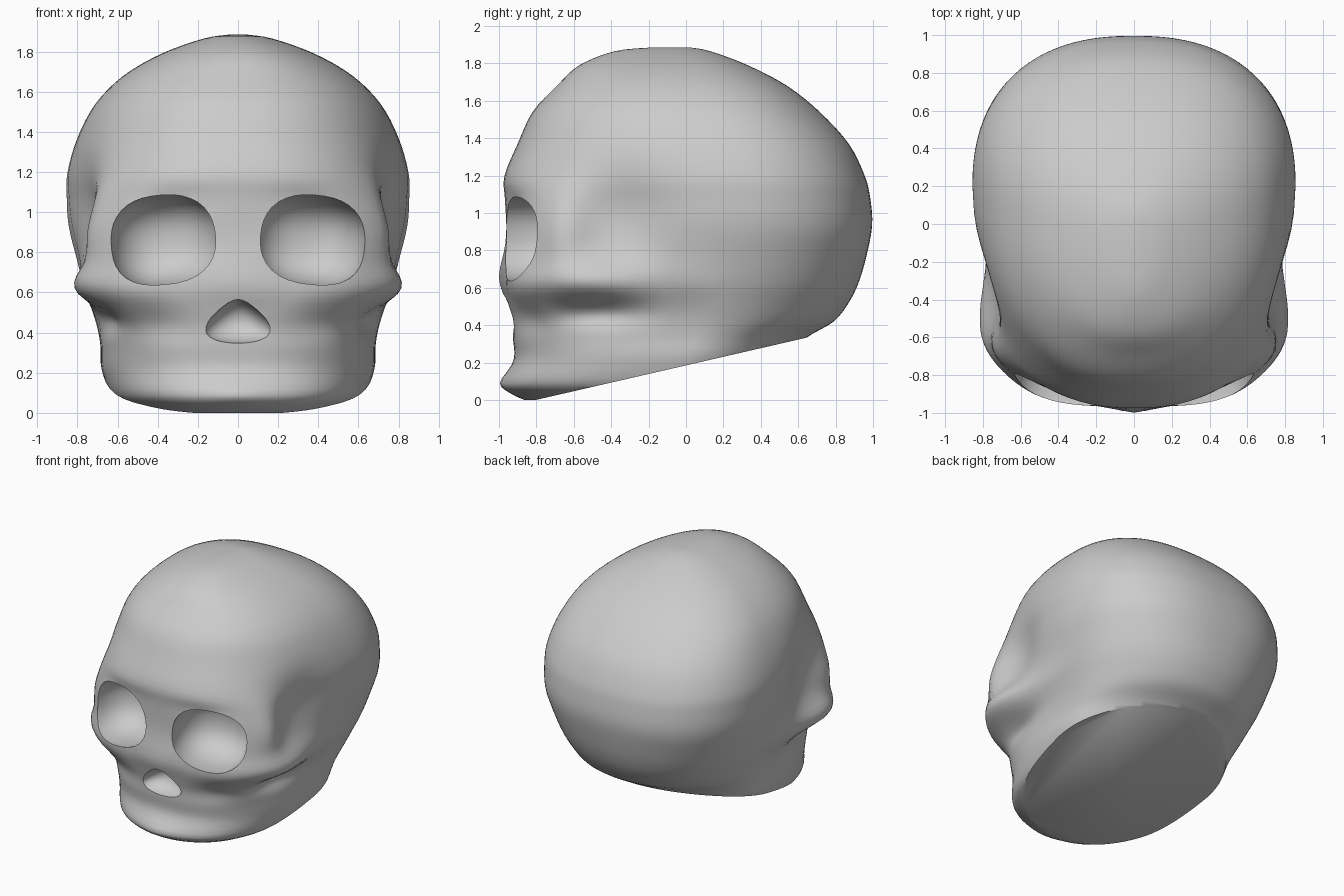
import bpy, bmesh, math
from mathutils import Vector, Matrix

if "Cube" in bpy.data.objects:
    bpy.data.objects.remove(bpy.data.objects["Cube"])

# Horizontal sections: height, front y, back y, half width, front squareness
SECTIONS = [
    (0.00, -.86, .50, .50, 2.2), (0.03, -.92, .50, .55, 2.3),
    (0.09, -.97, .50, .63, 2.4), (0.22, -.92, .53, .68, 2.5),
    (0.33, -.925, .64, .685, 2.7), (0.42, -.93, .79, .70, 3.0),
    (0.52, -.95, .87, .73, 3.5), (0.62, -.965, .92, .765, 3.9),
    (0.75, -.96, .96, .80, 3.5), (0.93, -.96, .995, .845, 3.0),
    (1.08, -.97, .985, .855, 2.7), (1.20, -.97, .955, .85, 2.4),
    (1.37, -.90, .87, .80, 2.3), (1.54, -.82, .715, .71, 2.3),
    (1.68, -.69, .54, .57, 2.3), (1.79, -.57, .33, .38, 2.2),
    (1.865, -.38, .13, .17, 2.0), (1.885, -.18, .02, .04, 2.0),
]
# Soft bumps and hollows: centre (mirrored in x), radii, push (x is outward)
BUMPS = [
    ((.77, -.54, .63), (.40, .32, .115), (.085, 0, 0)),    # cheekbone
    ((.70, -.67, .90), (.25, .14, .20), (.06, 0, 0)),      # outer eye rim
    ((.76, -.34, .98), (.40, .27, .25), (-.11, 0, 0)),     # temple hollow
    ((.70, -.48, .47), (.28, .24, .075), (-.07, 0, 0)),    # groove under cheek
    ((.42, -.85, .45), (.18, .25, .09), (0, .03, 0)),      # upper jaw hollow
    ((.00, -.97, .67), (.10, .30, .13), (0, -.035, 0)),    # nose bridge
    ((.00, -.97, .09), (.14, .20, .06), (0, -.025, 0)),    # chin
    ((.34, -.90, 1.06), (.20, .20, .07), (0, .025, 0)),    # softened brow rim
]
SEGMENTS, STEPS = 96, 4


def catmull(a, b, c, d, t):
    return [0.5 * (2*q + (r-p)*t + (2*p-5*q+4*r-s)*t*t + (3*q-p-3*r+s)*t**3)
            for p, q, r, s in zip(a, b, c, d)]


def spow(v, e):
    return math.copysign(abs(v) ** e, v)


def sculpt(p):
    out = p.copy()
    side = 1 if p.x >= 0 else -1
    for c, r, push in BUMPS:
        q = (abs(p.x), p.y, p.z)
        w = math.exp(-sum(((q[i]-c[i])/r[i])**2 for i in range(3)))
        out += Vector((push[0]*side, push[1], push[2])) * w
    return out


def make_object(name, bm):
    bmesh.ops.recalc_face_normals(bm, faces=bm.faces)
    me = bpy.data.meshes.new(name)
    bm.to_mesh(me)
    bm.free()
    ob = bpy.data.objects.new(name, me)
    bpy.context.collection.objects.link(ob)
    return ob


# Skull shell lofted through the sections
rows = []
n = len(SECTIONS)
for i in range(n - 1):
    ctrl = [SECTIONS[min(max(i + k, 0), n - 1)] for k in (-1, 0, 1, 2)]
    rows += [catmull(*ctrl, s / STEPS) for s in range(STEPS)]
rows.append(SECTIONS[-1])

bm = bmesh.new()
rings = []
for z, front, back, width, square in rows:
    mid = 0.2 - 0.35 * (z - 1) ** 2
    back_square = min(2.35, 2.0 + max(0, z - .3) * .6)
    ring = []
    for k in range(SEGMENTS):
        a = 2 * math.pi * k / SEGMENTS
        c, s = math.cos(a), math.sin(a)
        e = 2 / (square if s < 0 else back_square)
        y = mid + spow(s, e) * ((back - mid) if s > 0 else (mid - front))
        ring.append(bm.verts.new(sculpt(Vector((width * spow(c, e), y, z)))))
    rings.append(ring)
for lo, hi in zip(rings, rings[1:]):
    for k in range(SEGMENTS):
        m = (k + 1) % SEGMENTS
        bm.faces.new((lo[k], lo[m], hi[m], hi[k]))
bm.faces.new(rings[0])
bm.faces.new(rings[-1])

# Flat slanted underside
bmesh.ops.recalc_face_normals(bm, faces=bm.faces)
bmesh.ops.bisect_plane(bm, geom=bm.verts[:] + bm.edges[:] + bm.faces[:], dist=1e-5,
                       plane_co=(0, -.8, .001), plane_no=(0, .23, -1), clear_outer=True)
bmesh.ops.holes_fill(bm, edges=[e for e in bm.edges if e.is_boundary], sides=0)
skull = make_object("skull", bm)


def cutter(name, centre, radii, power, turn=0, roll=0, taper=0):
    """Rounded-box ellipsoid used to hollow out the face."""
    cb = bmesh.new()
    bmesh.ops.create_uvsphere(cb, u_segments=32, v_segments=20, radius=1)
    rot = Matrix.Rotation(turn, 3, 'Z') @ Matrix.Rotation(roll, 3, 'Y')
    for v in cb.verts:
        p = v.co / sum(abs(q) ** power for q in v.co) ** (1 / power)
        p.x *= 1 - taper * p.z
        v.co = rot @ Vector([p[i] * radii[i] for i in range(3)]) + Vector(centre)
    ob = make_object(name, cb)
    ob.hide_render = True
    return ob


# Eye sockets and nose opening
cutters = [cutter("eye_socket_cutter", (s * .37, -.87, .86), (.272, .29, .225),
                  2.4, s * .2, s * .1) for s in (-1, 1)]
cutters.append(cutter("nose_cutter", (0, -.96, .455), (.15, .15, .11), 2.1, 0, 0, .5))

bpy.context.view_layer.objects.active = skull
skull.select_set(True)
for c in cutters:
    mod = skull.modifiers.new(c.name, 'BOOLEAN')
    mod.operation, mod.solver, mod.object = 'DIFFERENCE', 'EXACT', c
    bpy.ops.object.modifier_apply(modifier=mod.name)
    bpy.data.objects.remove(c)

bpy.ops.object.shade_smooth_by_angle(angle=math.radians(50))
